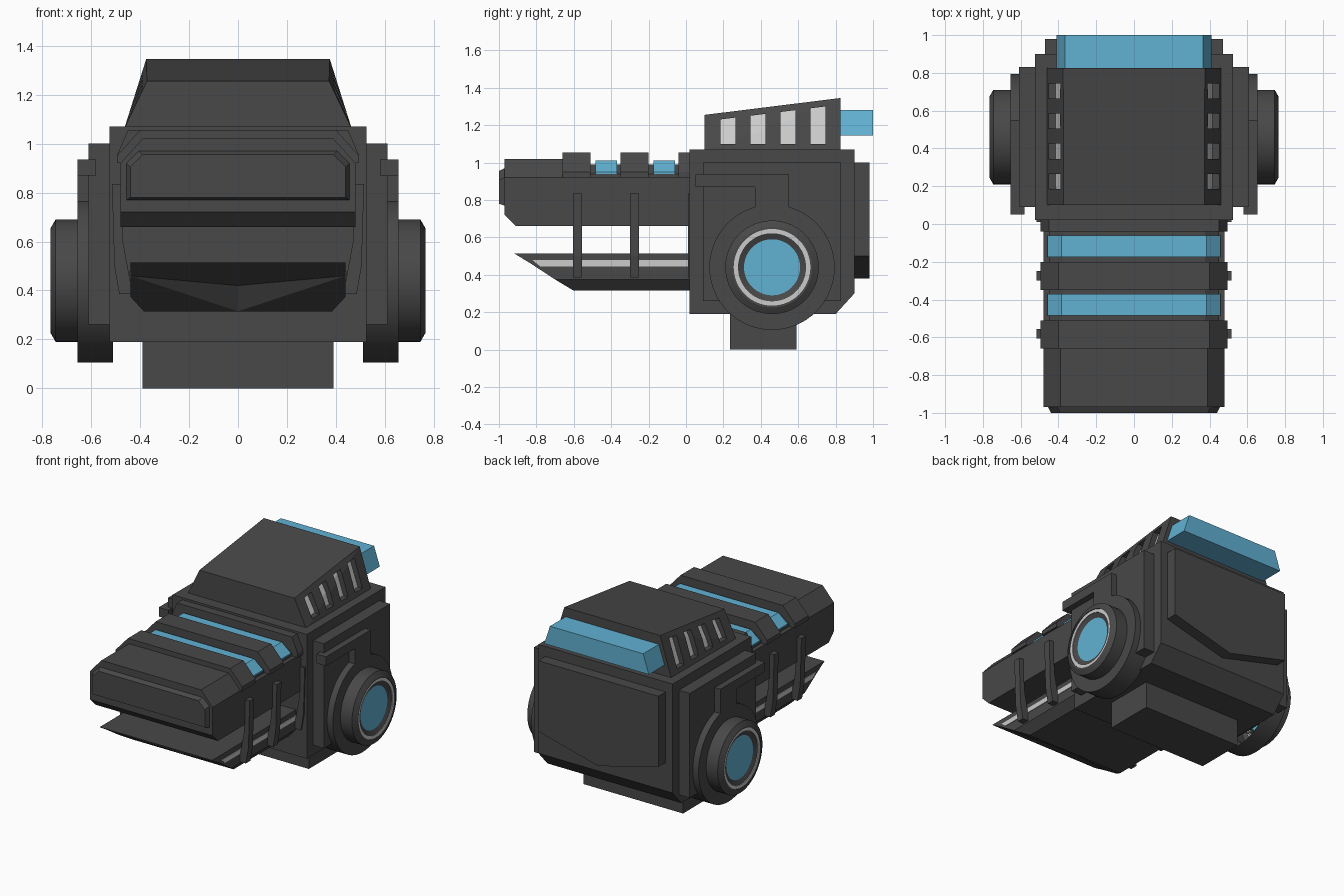
import bpy, bmesh, math
from mathutils import Vector

if "Cube" in bpy.data.objects:
    bpy.data.objects.remove(bpy.data.objects["Cube"])


def material(name, rgb):
    m = bpy.data.materials.new(name)
    m.diffuse_color = (*rgb, 1)
    m.use_nodes = True
    m.node_tree.nodes["Principled BSDF"].inputs["Base Color"].default_value = m.diffuse_color
    return m


DARK = material("dark_grey", (0.065, 0.065, 0.065))
BLUE = material("blue", (0.12, 0.44, 0.65))
LIGHT = material("light_grey", (0.55, 0.55, 0.55))


def finish(name, bm, mat=DARK, mirror=False):
    bmesh.ops.recalc_face_normals(bm, faces=bm.faces[:])
    me = bpy.data.meshes.new(name)
    bm.to_mesh(me)
    bm.free()
    me.materials.append(mat)
    ob = bpy.data.objects.new(name, me)
    bpy.context.collection.objects.link(ob)
    if mirror:
        ob.modifiers.new("mirror", 'MIRROR').use_clip = True
    return ob


def prism(name, pts, axis, a, b, mat=DARK, mirror=False, bm=None):
    """Extrude a profile: axis 'x' takes (y, z) points, axis 'y' takes (x, z) points."""
    keep = bm is not None
    bm = bm or bmesh.new()
    put = (lambda p, t: (t, p[0], p[1])) if axis == 'x' else (lambda p, t: (p[0], t, p[1]))
    rings = [[bm.verts.new(put(p, t)) for p in pts] for t in (a, b)]
    n = len(pts)
    bm.faces.new(rings[0])
    bm.faces.new(rings[1][::-1])
    for i in range(n):
        j = (i + 1) % n
        bm.faces.new((rings[0][i], rings[0][j], rings[1][j], rings[1][i]))
    if not keep:
        return finish(name, bm, mat, mirror)


def box(name, x, y, z, mat=DARK, mirror=False):
    return prism(name, [(y[0], z[0]), (y[1], z[0]), (y[1], z[1]), (y[0], z[1])],
                 'x', x[0], x[1], mat, mirror)


def sym(half):
    """Complete a half section (x >= 0, bottom to top) to a symmetric one."""
    return half + [(-x, z) for x, z in reversed(half)]


def hull(name, pts, mat=DARK):
    bm = bmesh.new()
    for p in pts:
        bm.verts.new(p)
    bmesh.ops.convex_hull(bm, input=bm.verts[:])
    bmesh.ops.dissolve_limit(bm, angle_limit=0.01, verts=bm.verts[:], edges=bm.edges[:])
    return finish(name, bm, mat)


def lathe(name, prof, mat=DARK, n=64):
    """Revolve (radius, x) points about the side wheel axis, mirrored to both sides."""
    bm = bmesh.new()
    vs = [bm.verts.new((x, 0.46, 0.44 + r)) for r, x in prof]
    es = [bm.edges.new(p) for p in zip(vs, vs[1:])]
    bmesh.ops.spin(bm, geom=vs + es, cent=(0, 0.46, 0.44), axis=(1, 0, 0),
                   angle=2 * math.pi, steps=n, use_merge=False)
    bmesh.ops.remove_doubles(bm, verts=bm.verts[:], dist=1e-4)
    ob = finish(name, bm, mat)
    bpy.ops.object.select_all(action='DESELECT')
    ob.select_set(True)
    bpy.context.view_layer.objects.active = ob
    bpy.ops.object.shade_smooth_by_angle(angle=math.radians(25))
    ob.modifiers.new("mirror", 'MIRROR')
    return ob


# Main housing, pedestal and rear plate
prism("housing", [(0.02, 0.19), (0.80, 0.19), (0.90, 0.30), (0.90, 1.07), (0.02, 1.07)],
      'x', -0.525, 0.525)
box("pedestal", (-0.39, 0.39), (0.235, 0.59), (0, 0.25))
prism("rear_plate", [(0, 0.38), (0.47, 0.50), (0.47, 1.0), (-0.47, 1.0), (-0.47, 0.50)],
      'y', 0.88, 0.98)

# Side panels, bracket arms and wheel hubs
box("side_panel", (0.51, 0.61), (0.09, 0.83), (0.26, 1.0), mirror=True)
prism("bracket_arm", [(0.05, 0.87), (0.37, 0.87), (0.37, 0.60), (0.55, 0.60), (0.55, 0.935),
                      (0.05, 0.935)], 'x', 0.58, 0.655, mirror=True)
lathe("wheel_hub", [(0.335, 0.51), (0.335, 0.655), (0.25, 0.655), (0.25, 0.745),
                    (0.215, 0.765), (0.205, 0.765), (0.205, 0.735)])
lathe("hub_ring", [(0.205, 0.735), (0.205, 0.76), (0.182, 0.76), (0.182, 0.735)], LIGHT)
lathe("hub_inner_ring", [(0.182, 0.735), (0.182, 0.755), (0.15, 0.742), (0.15, 0.72)])
lathe("hub_lens", [(0.151, 0.72), (0.151, 0.742), (0.0, 0.742)], BLUE)


# Sloped hood with window slots cut through to a light core
def hood_points(d, e):
    pts = []
    for s in (-1, 1):
        pts += [(s * (0.465 - d), 0.10 + e, 1.06), (s * (0.465 - d), 0.825 - e, 1.06),
                (s * (0.372 - d), 0.10 + e, 1.255 - e), (s * (0.375 - d), 0.825 - e, 1.345 - e)]
    return pts


hood = hull("hood", hood_points(0, 0))
bm = bmesh.new()
for i in range(4):
    y0 = 0.185 + 0.16 * i
    y1 = y0 + 0.08
    top = [1.255 + 0.124 * (y - 0.10) - 0.035 for y in (y0, y1)]
    prism("", [(y0, 1.10), (y1, 1.10), (y1, top[1]), (y0, top[0])], 'x', -0.6, 0.6, bm=bm)
cutter = finish("slot_cutter", bm)
cutter.hide_render = True
mod = hood.modifiers.new("slots", 'BOOLEAN')
mod.object, mod.operation, mod.solver = cutter, 'DIFFERENCE', 'EXACT'
bpy.context.view_layer.update()
cut = bpy.data.meshes.new_from_object(hood.evaluated_get(bpy.context.evaluated_depsgraph_get()))
hood.modifiers.clear()
hood.data = cut
bpy.data.objects.remove(cutter)
hull("hood_light_core", hood_points(0.035, 0.02), LIGHT)
prism("rear_light_bar", sym([(0.41, 1.145), (0.365, 1.28)]), 'y', 0.80, 1.0, BLUE)

# Upper barrel: base, nose block, ribs and blue bands
prism("barrel_base", [(-0.97, 0.72), (-0.91, 0.66), (0.05, 0.66), (0.05, 0.92), (-0.97, 0.92)],
      'x', -0.48, 0.48)
prism("barrel_core", sym([(0.45, 0.91), (0.45, 0.94), (0.375, 0.99)]), 'y', -0.70, 0.05)
prism("nose_block", sym([(0.48, 0.92), (0.39, 1.02)]), 'y', -0.97, -0.64)
nose = []
for y, w, z0, z1 in ((-0.97, 0.455, 0.77, 0.97), (-1.0, 0.44, 0.78, 0.955)):
    nose += [(x, y, z) for x, z in sym([(w, z0), (w, z1 - 0.05), (w - 0.05, z1)])]
hull("nose_panel", nose)
for i, (y0, y1, w) in enumerate([(-0.66, -0.51, 0.40), (-0.35, -0.20, 0.40), (-0.04, 0.05, 0.45)]):
    prism(f"barrel_rib_{i + 1}", sym([(0.495, 0.92), (0.495, 0.95), (w, 1.055)]), 'y', y0, y1)
for i, y0 in enumerate((-0.485, -0.175)):
    prism(f"blue_band_{i + 1}", sym([(0.457, 0.94), (0.457, 0.95), (0.385, 1.01)]),
          'y', y0, y0 + 0.115, BLUE)

# Struts hanging the lower tray from the barrel
strut = [(0.43, 0.385), (0.485, 0.385), (0.505, 0.50), (0.515, 0.835), (0.47, 0.835), (0.47, 0.60)]
for i, y0 in enumerate((-0.605, -0.30, 0.01)):
    prism(f"strut_{i + 1}", strut, 'y', y0, y0 + 0.05, mirror=True)

# Lower tray with a V-shaped bow, modelled as one half and mirrored
tray = [(0.44, -0.92, 0.515), (0.44, -0.83, 0.46), (0.44, -0.70, 0.375), (0.385, -0.60, 0.315),
        (0, -0.92, 0.515), (0, -0.66, 0.42), (0, -0.60, 0.315), (0.44, 0.05, 0.515),
        (0.44, 0.05, 0.375), (0.385, 0.05, 0.315), (0, 0.05, 0.515), (0, 0.05, 0.315)]
faces = [(4, 0, 7, 10), (0, 1, 2, 8, 7), (2, 3, 9, 8), (3, 6, 11, 9), (0, 4, 5, 1), (1, 5, 6),
         (1, 6, 3, 2), (10, 7, 8, 9, 11)]
bm = bmesh.new()
vs = [bm.verts.new(p) for p in tray]
for f in faces:
    bm.faces.new([vs[i] for i in f])
finish("lower_tray", bm, mirror=True)
prism("tray_light_strip", [(-0.82, 0.478), (-0.78, 0.445), (0.03, 0.445), (0.03, 0.478)],
      'x', 0.42, 0.444, LIGHT, mirror=True)
